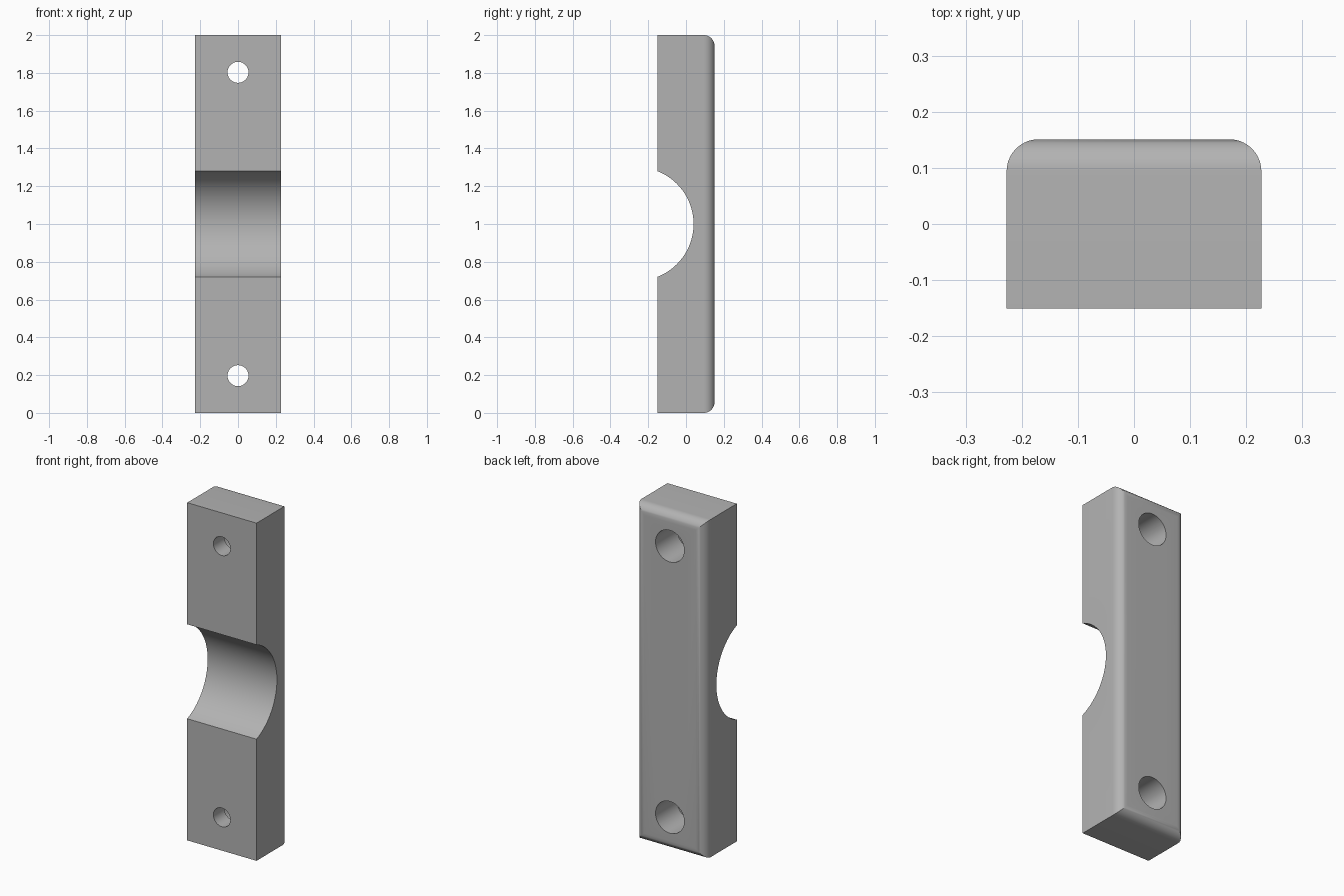
import bpy, bmesh, math
from mathutils import Matrix

cube = bpy.data.objects.get("Cube")
if cube:
    bpy.data.objects.remove(cube, do_unlink=True)

HALF_WIDTH, HALF_DEPTH, HEIGHT = 0.227, 0.151, 2.0
SADDLE_RADIUS, SADDLE_BOTTOM = 0.30, 0.04
FILLET = 0.057
HOLE_OFFSET, HOLE_RADIUS = 0.803, 0.0555
BORE_RADIUS, BORE_DEPTH = 0.094, 0.2

grey = bpy.data.materials.new("plain grey")
grey.use_nodes = True
grey.diffuse_color = (0.45, 0.45, 0.45, 1)
grey.node_tree.nodes["Principled BSDF"].inputs["Base Color"].default_value = grey.diffuse_color


def new_object(name, bm):
    bmesh.ops.recalc_face_normals(bm, faces=bm.faces)
    mesh = bpy.data.meshes.new(name)
    bm.to_mesh(mesh)
    bm.free()
    obj = bpy.data.objects.new(name, mesh)
    bpy.context.collection.objects.link(obj)
    mesh.materials.append(grey)
    return obj


# Side profile: a bar with a circular saddle scooped out of the front
middle = HEIGHT / 2
centre_y = SADDLE_BOTTOM - SADDLE_RADIUS
sweep = math.acos((-HALF_DEPTH - centre_y) / SADDLE_RADIUS)
steps = 48
profile = [(HALF_DEPTH, 0), (HALF_DEPTH, HEIGHT), (-HALF_DEPTH, HEIGHT)]
for i in range(steps + 1):
    a = sweep * (1 - 2 * i / steps)
    profile.append((centre_y + SADDLE_RADIUS * math.cos(a), middle + SADDLE_RADIUS * math.sin(a)))
profile.append((-HALF_DEPTH, 0))

bm = bmesh.new()
side = bm.faces.new([bm.verts.new((-HALF_WIDTH, y, z)) for y, z in profile])
extruded = bmesh.ops.extrude_face_region(bm, geom=[side])["geom"]
moved = [g for g in extruded if isinstance(g, bmesh.types.BMVert)]
bmesh.ops.translate(bm, verts=moved, vec=(2 * HALF_WIDTH, 0, 0))

# Rounded edges around the back face
back_edges = [e for e in bm.edges if all(v.co.y > HALF_DEPTH - 0.001 for v in e.verts)]
bmesh.ops.bevel(bm, geom=back_edges, offset=FILLET, segments=10, profile=0.5, affect='EDGES')
clamp = new_object("clamp_half", bm)


# Bolt holes, counterbored from the back
def drill(name, radius, y0, y1, z):
    bm = bmesh.new()
    place = Matrix.Translation((0, (y0 + y1) / 2, z)) @ Matrix.Rotation(math.pi / 2, 4, 'X')
    bmesh.ops.create_cone(bm, cap_ends=True, segments=64, radius1=radius, radius2=radius,
                          depth=y1 - y0, matrix=place)
    cutter = new_object(name, bm)
    cutter.hide_render = True
    mod = clamp.modifiers.new(name, 'BOOLEAN')
    mod.operation, mod.solver, mod.object = 'DIFFERENCE', 'EXACT', cutter
    bpy.context.view_layer.objects.active = clamp
    bpy.ops.object.modifier_apply(modifier=mod.name)
    bpy.data.objects.remove(cutter, do_unlink=True)


for sign in (-1, 1):
    z = middle + sign * HOLE_OFFSET
    drill("bolt_hole", HOLE_RADIUS, -HALF_DEPTH - 0.1, HALF_DEPTH + 0.1, z)
    drill("counterbore", BORE_RADIUS, HALF_DEPTH - BORE_DEPTH, HALF_DEPTH + 0.1, z)

bpy.ops.object.select_all(action='DESELECT')
clamp.select_set(True)
bpy.context.view_layer.objects.active = clamp
bpy.ops.object.shade_smooth_by_angle(angle=math.radians(30))
